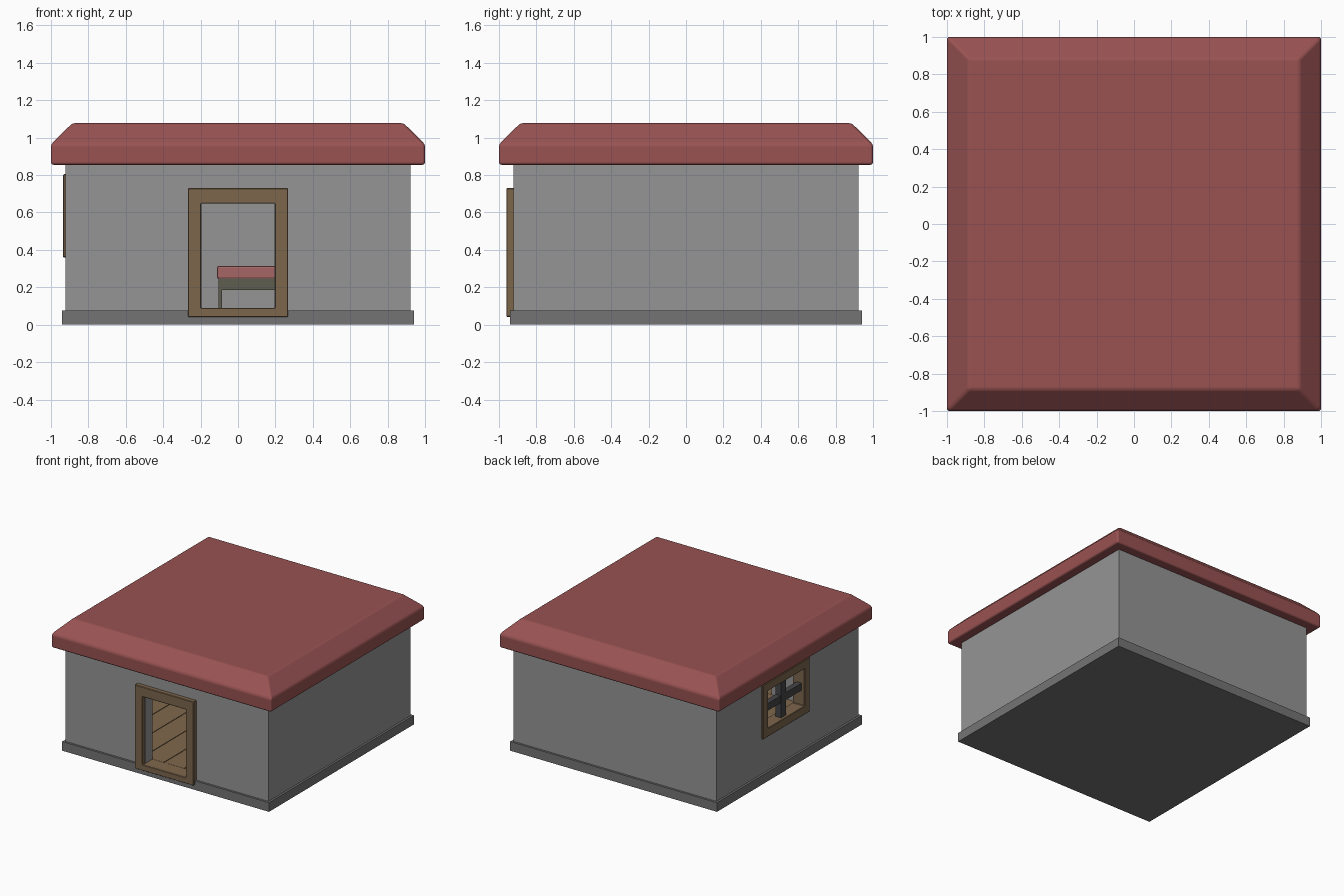
import bpy

if "Cube" in bpy.data.objects:
    bpy.data.objects.remove(bpy.data.objects["Cube"])

def mat(name, r, g, b):
    m = bpy.data.materials.new(name)
    m.diffuse_color = (r, g, b, 1)
    m.use_nodes = True
    m.node_tree.nodes["Principled BSDF"].inputs["Base Color"].default_value = m.diffuse_color
    return m

RED = mat("roof_red", 0.32, 0.085, 0.085)
CLOTH = mat("mattress_red", 0.38, 0.13, 0.13)
WOOD = mat("frame_wood", 0.205, 0.132, 0.073)
PLANK = mat("plank_wood", 0.22, 0.14, 0.075)
OLIVE = mat("bed_olive", 0.11, 0.11, 0.08)
DARK = mat("dark_grey", 0.06, 0.06, 0.065)
STONE = mat("foundation_grey", 0.175, 0.175, 0.175)
WALL = mat("wall_grey", 0.30, 0.30, 0.30)

def box(name, x, y, z, material=None, bevel=0.0, segments=2):
    """Box from (min, max) ranges on each axis."""
    bpy.ops.mesh.primitive_cube_add(size=1, location=[sum(r) / 2 for r in (x, y, z)])
    ob = bpy.context.object
    ob.name = name
    ob.scale = [r[1] - r[0] for r in (x, y, z)]
    bpy.ops.object.transform_apply(location=False, rotation=False, scale=True)
    if material:
        ob.data.materials.append(material)
    if bevel:
        add_bevel(ob, bevel, segments)
    return ob

def add_bevel(ob, width, segments):
    m = ob.modifiers.new("bevel", 'BEVEL')
    m.width, m.segments = width, segments
    m.limit_method = 'ANGLE'
    m.angle_limit = 0.4

def cut(ob, x, y, z):
    """Subtract a box and discard the cutter."""
    cutter = box("cutter", x, y, z, ob.data.materials[0])
    m = ob.modifiers.new("cut", 'BOOLEAN')
    m.operation, m.solver, m.object = 'DIFFERENCE', 'EXACT', cutter
    bpy.context.view_layer.objects.active = ob
    bpy.ops.object.modifier_apply(modifier=m.name)
    bpy.data.objects.remove(cutter, do_unlink=True)

# Foundation and hollow walls with door and window openings
box("foundation", (-0.94, 0.94), (-0.94, 0.94), (0, 0.075), STONE)
walls = box("walls", (-0.923, 0.923), (-0.923, 0.923), (0.07, 0.87), WALL)
cut(walls, (-0.83, 0.83), (-0.83, 0.83), (0, 1))
cut(walls, (-0.195, 0.195), (-1, -0.8), (0, 0.648))
cut(walls, (-1, -0.8), (-0.22, 0.28), (0.42, 0.745))

# Roof slab with chamfered top rim and softened edges
verts = [(sx * r, sy * r, z) for r, z in ((1, 0.855), (1, 0.965), (0.885, 1.078))
         for sx, sy in ((-1, -1), (1, -1), (1, 1), (-1, 1))]
faces = [(3, 2, 1, 0), (8, 9, 10, 11)]
for k in (0, 4):
    faces += [(k + i, k + (i + 1) % 4, k + 4 + (i + 1) % 4, k + 4 + i) for i in range(4)]
mesh = bpy.data.meshes.new("roof")
mesh.from_pydata(verts, [], faces)
mesh.materials.append(RED)
roof = bpy.data.objects.new("roof", mesh)
bpy.context.collection.objects.link(roof)
add_bevel(roof, 0.015, 3)
for p in mesh.polygons:
    p.use_smooth = True
roof.modifiers["bevel"].harden_normals = True

# Floorboards running front to back, and the doorway threshold
n, w = 9, 1.66 / 9
for i in range(n):
    x = -0.83 + i * w
    box(f"floorboard_{i + 1}", (x + 0.003, x + w - 0.003), (-0.83, 0.83), (0.07, 0.088), PLANK)
box("threshold", (-0.195, 0.195), (-0.92, -0.832), (0.07, 0.088), PLANK)

# Door frame
door = box("door_frame", (-0.268, 0.268), (-0.96, -0.918), (0.042, 0.73), WOOD)
cut(door, (-0.197, 0.197), (-1, -0.9), (0.09, 0.648))
add_bevel(door, 0.004, 1)

# Window frame with cross bars in the left wall
window = box("window_frame", (-0.935, -0.825), (-0.275, 0.335), (0.36, 0.805), WOOD)
cut(window, (-1, -0.8), (-0.205, 0.265), (0.43, 0.735))
add_bevel(window, 0.004, 1)
box("window_bar_upright", (-0.91, -0.86), (0.0, 0.067), (0.42, 0.745), DARK)
box("window_bar_cross", (-0.908, -0.862), (-0.22, 0.28), (0.553, 0.612), DARK)

# Bed in the back right corner
box("mattress", (-0.112, 0.82), (0.34, 0.82), (0.243, 0.315), CLOTH, 0.012)
box("bed_base", (-0.105, 0.815), (0.345, 0.815), (0.185, 0.246), OLIVE)
for sx, x in (("left", -0.105), ("right", 0.795)):
    for sy, y in (("front", 0.345), ("back", 0.795)):
        box(f"bed_leg_{sx}_{sy}", (x, x + 0.02), (y, y + 0.02), (0.085, 0.19), OLIVE)
